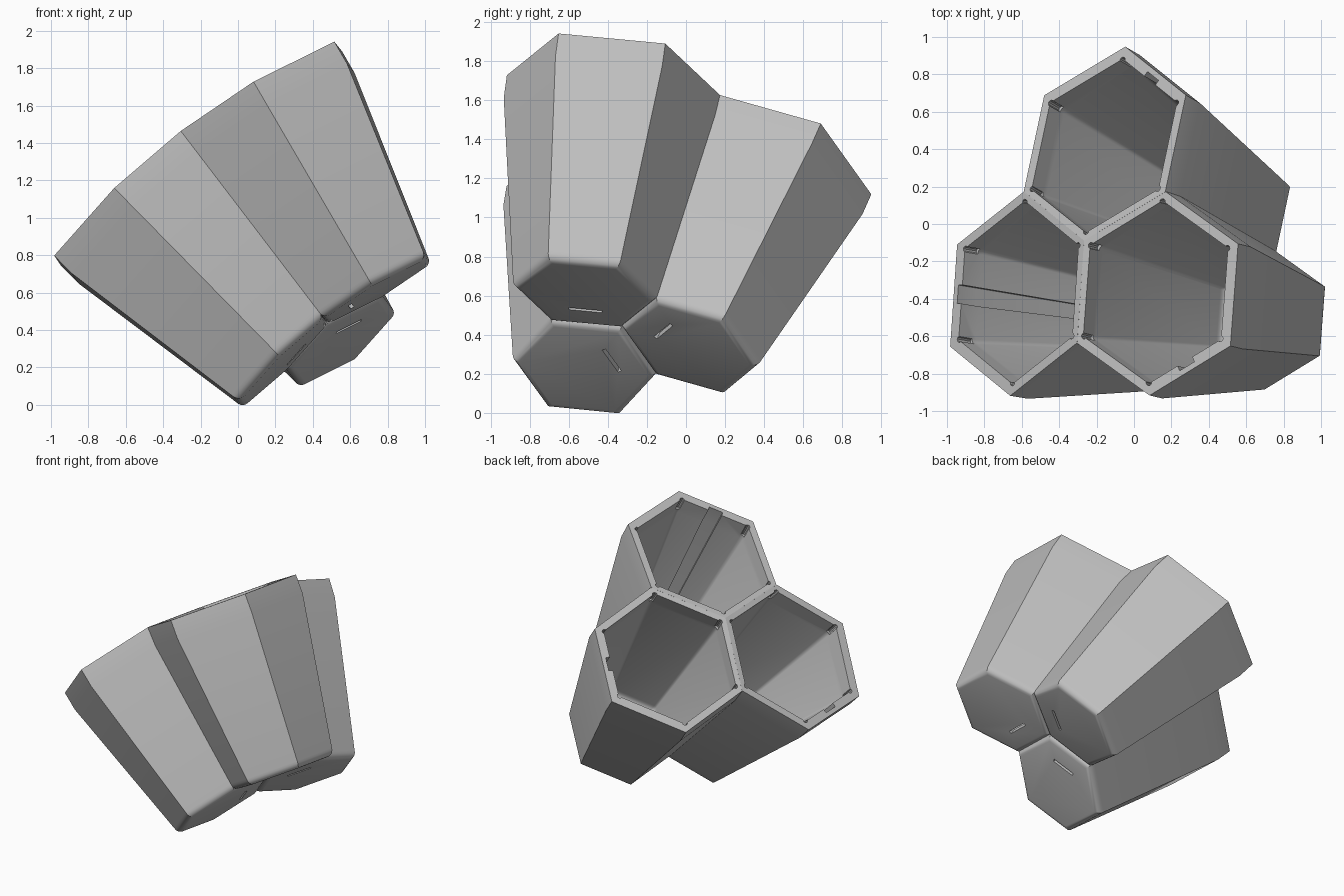
import bpy, bmesh
from math import sin, cos, pi, radians, sqrt
from mathutils import Vector, Matrix

if "Cube" in bpy.data.objects:
    bpy.data.objects.remove(bpy.data.objects["Cube"], do_unlink=True)

grey = bpy.data.materials.new("plain_grey")
grey.use_nodes = True
colour = (0.52, 0.52, 0.52, 1)
grey.diffuse_color = colour
grey.node_tree.nodes["Principled BSDF"].inputs["Base Color"].default_value = colour

RADIUS, FOOT, DEPTH, COLLAR = 0.55, 0.376, 1.245, 0.135
TILT = radians(8.4)
SHIFT = Vector((0.012, 0))      # shared walls are thinner than outer walls


def polar(r, degrees):
    return Vector((r * cos(radians(degrees)), r * sin(radians(degrees))))


def cavity_outline(r):
    """Hexagon with rounded corners and a slot in one outer wall."""
    pts = []
    for i in range(6):
        corner = polar(r - 0.03 / cos(radians(30)), 60 * i)
        pts += [SHIFT + corner + polar(0.03, 60 * i + a) for a in (-30, -10, 10, 30)]
        if i == 2:
            out, along = polar(1, 150), polar(1, 240)
            mid = SHIFT + out * r * sqrt(3) / 2
            pts += [mid + along * a + out * d for a, d in
                    ((-0.05, 0), (-0.05, 0.03), (0.05, 0.03), (0.05, 0))]
    return pts


def loft(name, outline, rings):
    """Stack scaled copies of an outline, given as (scale, height), and cap them."""
    bm = bmesh.new()
    loops = [[bm.verts.new((p.x * s, p.y * s, z)) for p in outline] for s, z in rings]
    for a, b in zip(loops, loops[1:]):
        for i in range(len(a)):
            j = (i + 1) % len(a)
            bm.faces.new((a[i], a[j], b[j], b[i]))
    bm.faces.new(loops[0])
    bm.faces.new(loops[-1])
    bmesh.ops.recalc_face_normals(bm, faces=bm.faces)
    mesh = bpy.data.meshes.new(name)
    bm.to_mesh(mesh)
    bm.free()
    obj = bpy.data.objects.new(name, mesh)
    bpy.context.collection.objects.link(obj)
    mesh.materials.append(grey)
    return obj


def cup_rings(top, r, foot, depth, fillet):
    """Straight collar, tapered wall, then a rounded edge to the floor."""
    rings = [(1, top), (1, -COLLAR)]
    for i in range(6):
        a = pi / 2 * i / 5
        rings.append(((foot - fillet * (1 - cos(a))) / r, -depth + fillet * (1 - sin(a))))
    return rings


def cut(obj, cutter):
    mod = obj.modifiers.new("cut", 'BOOLEAN')
    mod.operation, mod.solver, mod.object = 'DIFFERENCE', 'EXACT', cutter
    bpy.context.view_layer.objects.active = obj
    bpy.ops.object.modifier_apply(modifier=mod.name)
    bpy.data.objects.remove(cutter, do_unlink=True)


# One hollow tapered hexagonal cup, rim at local z = 0
cup = loft("right_cup", [polar(RADIUS, 60 * i) for i in range(6)],
           cup_rings(0, RADIUS, FOOT, DEPTH, 0.05))
inner = RADIUS - 0.058
cut(cup, loft("cavity_cutter", cavity_outline(inner),
              cup_rings(0.05, inner, FOOT - 0.055, DEPTH - 0.045, 0.05)))

# Small round holes in the inner corners of the rim
for i in range(6):
    hole = [SHIFT + polar(inner - 0.006, 60 * i) + polar(0.017, 36 * k) for k in range(10)]
    cut(cup, loft("hole_cutter", hole, [(1, 0.05), (1, -0.1)]))

# Drain slit in the floor, beside a shared wall
centre, out, along = polar(0.16, 30), polar(1, 30), polar(1, 120)
slit = [centre + along * a + out * b for a, b in
        ((-0.085, -0.01), (-0.085, 0.01), (0.085, 0.01), (0.085, -0.01))]
cut(cup, loft("slit_cutter", slit, [(1, -DEPTH - 0.05), (1, -DEPTH + 0.1)]))

bpy.ops.object.select_all(action='DESELECT')
cup.select_set(True)
bpy.context.view_layer.objects.active = cup
bpy.ops.object.shade_smooth_by_angle(angle=radians(25))

# Three cups around a common corner, leaning so their shared walls stay flush
axis = Vector((-0.596, 0.192, 0.780)).normalized()
corner = Vector((-0.267, -0.089, 1.411))
side = Vector((0.631, -0.489, 0.602))
side = (side - axis * side.dot(axis)).normalized()
cups = [cup]
for name in ("back_cup", "left_cup"):
    other = cup.copy()
    other.data = cup.data.copy()
    other.name = name
    bpy.context.collection.objects.link(other)
    cups.append(other)
for k, obj in enumerate(cups):
    h = Matrix.Rotation(2 * pi / 3 * k, 3, axis) @ side
    x = axis * sin(TILT) - h * cos(TILT)
    z = axis * cos(TILT) + h * sin(TILT)
    y = z.cross(x)
    frame = Matrix((x, y, z)).transposed().to_4x4()
    frame.translation = corner - x * RADIUS
    obj.matrix_world = frame
